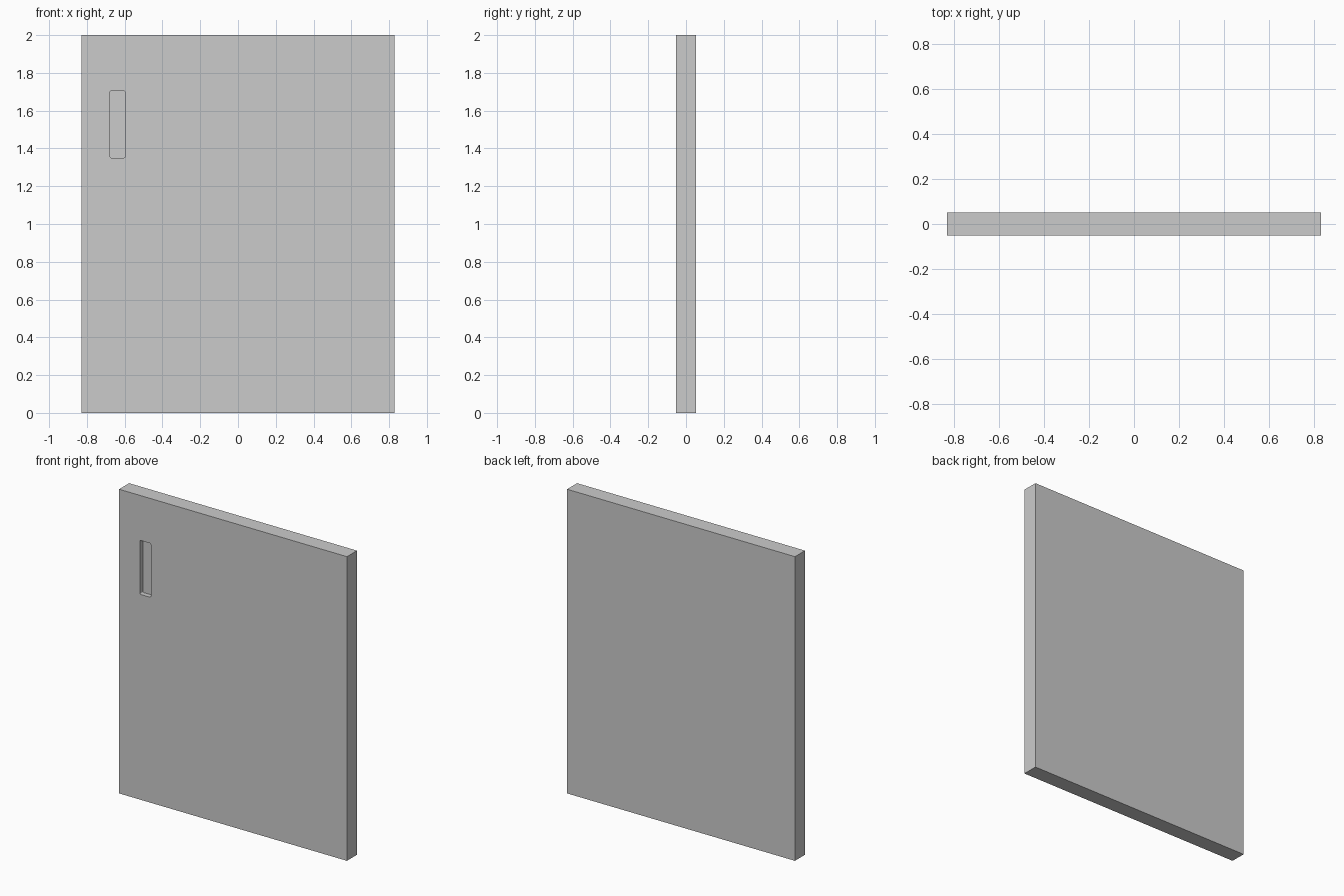
import bpy, bmesh
from mathutils import Matrix

if "Cube" in bpy.data.objects:
    bpy.data.objects.remove(bpy.data.objects["Cube"])


def box(name, lo, hi, corner=0.0):
    """Axis-aligned box; corner rounds the edges that run along y."""
    size = [h - l for l, h in zip(lo, hi)]
    mid = [(h + l) / 2 for l, h in zip(lo, hi)]
    bm = bmesh.new()
    bmesh.ops.create_cube(bm, size=1, matrix=Matrix.Translation(mid) @ Matrix.Diagonal((*size, 1)))
    if corner:
        edges = [e for e in bm.edges if abs(e.verts[0].co.y - e.verts[1].co.y) > 1e-4]
        bmesh.ops.bevel(bm, geom=edges, offset=corner, segments=3, profile=0.5, affect='EDGES')
    mesh = bpy.data.meshes.new(name)
    bm.to_mesh(mesh)
    bm.free()
    obj = bpy.data.objects.new(name, mesh)
    bpy.context.collection.objects.link(obj)
    return obj


# Flat door slab
door = box("door_panel", (-0.829, -0.052, 0), (0.829, 0.052, 2))

# Recessed finger pull in the front face
cutter = box("finger_pull_cutter", (-0.677, -0.2, 1.35), (-0.598, -0.02, 1.705), 0.007)
cutter.hide_render = True
cutter.display_type = 'WIRE'

cut = door.modifiers.new("finger_pull", 'BOOLEAN')
cut.operation = 'DIFFERENCE'
cut.solver = 'EXACT'
cut.object = cutter
